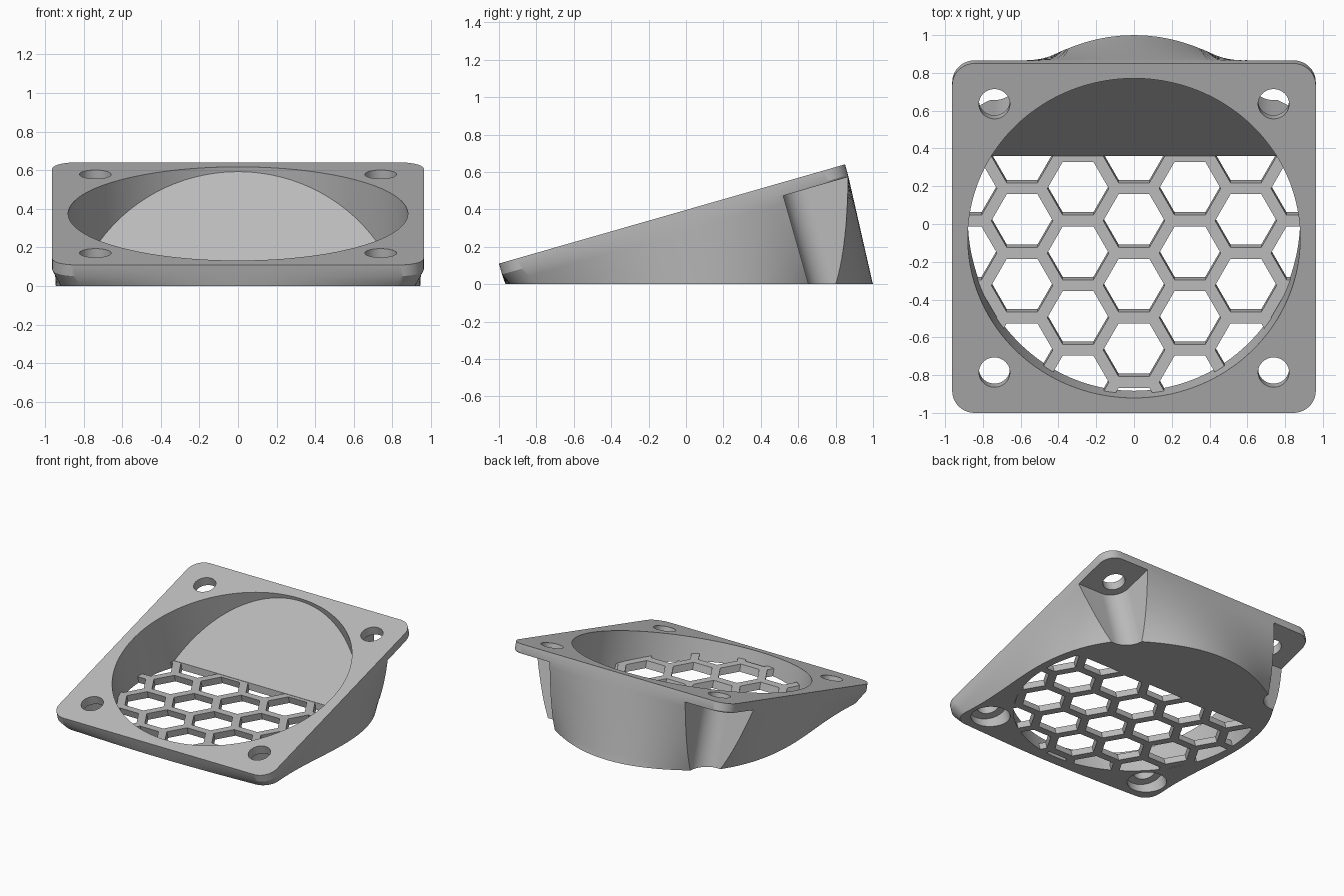
import bpy, bmesh, math
from mathutils import Matrix, Vector

if "Cube" in bpy.data.objects:
    bpy.data.objects.remove(bpy.data.objects["Cube"])

TILT = math.radians(16)
HALF = 0.9625        # half width of the square flange
PLATE = 0.07         # flange thickness
BOLT = 0.739         # bolt hole offset
FLOOR = 0.055        # grille thickness
BACK = 0.36          # rear limit of the grille

# Flange frame: x across, y up the slope, z out of the sloping face
FRAME = Matrix.Translation((0, -0.075, 0.375)) @ Matrix.Rotation(TILT, 4, "X")
AXIS_Y = (FRAME @ Vector((0, 0, -0.375 / math.cos(TILT)))).y

grey = bpy.data.materials.new("plain grey")
grey.use_nodes = True
grey.diffuse_color = (0.5, 0.5, 0.5, 1)
grey.node_tree.nodes["Principled BSDF"].inputs["Base Color"].default_value = grey.diffuse_color


def circle(radius, count=96, cx=0, cy=0, start=0):
    steps = [start + 2 * math.pi * i / count for i in range(count)]
    return [(cx + radius * math.cos(a), cy + radius * math.sin(a)) for a in steps]


def rounded_square(half, radius, side_steps=24, arc_steps=10):
    points = []
    inner = half - radius
    for quarter in range(4):
        turn = Matrix.Rotation(quarter * math.pi / 2, 2)
        side = [(half, inner * (2 * i / side_steps - 1)) for i in range(side_steps)]
        angles = [math.pi / 2 * i / arc_steps for i in range(arc_steps)]
        arc = [(inner + radius * math.cos(a), inner + radius * math.sin(a)) for a in angles]
        points += [turn @ Vector(p) for p in side + arc]
    return points


def loft(rings, matrix=FRAME):
    """Closed solid through (profile, height) rings."""
    bm = bmesh.new()
    loops = [[bm.verts.new(matrix @ Vector((p[0], p[1], z))) for p in ring] for ring, z in rings]
    for a, b in zip(loops, loops[1:]):
        for i in range(len(a)):
            j = (i + 1) % len(a)
            bm.faces.new((a[i], a[j], b[j], b[i]))
    bm.faces.new(loops[0])
    bm.faces.new(loops[-1])
    bmesh.ops.recalc_face_normals(bm, faces=bm.faces)
    return bm


def prism(profile, low, high):
    return loft([(profile, low), (profile, high)])


def trim(bm, point, normal):
    """Cut away the side the normal points to and cap the opening."""
    geom = bm.verts[:] + bm.edges[:] + bm.faces[:]
    cut = bmesh.ops.bisect_plane(bm, geom=geom, dist=1e-6, plane_co=point,
                                 plane_no=normal, clear_outer=True)["geom_cut"]
    edges = [e for e in cut if isinstance(e, bmesh.types.BMEdge)]
    bmesh.ops.edgenet_fill(bm, edges=edges)
    bmesh.ops.recalc_face_normals(bm, faces=bm.faces)
    return bm


def make(name, bm):
    mesh = bpy.data.meshes.new(name)
    bm.to_mesh(mesh)
    bm.free()
    obj = bpy.data.objects.new(name, mesh)
    bpy.context.collection.objects.link(obj)
    mesh.materials.append(grey)
    return obj


def subtract(obj, bm):
    cutter = make("cutter", bm)
    cutter.hide_render = True
    mod = obj.modifiers.new("cut", "BOOLEAN")
    mod.operation, mod.solver, mod.object = "DIFFERENCE", "EXACT", cutter
    bpy.context.view_layer.objects.active = obj
    bpy.ops.object.modifier_apply(modifier=mod.name)
    bpy.data.objects.remove(cutter)


def finish(obj):
    bpy.ops.object.select_all(action="DESELECT")
    obj.select_set(True)
    bpy.context.view_layer.objects.active = obj
    bpy.ops.object.shade_smooth_by_angle(angle=math.radians(25))


# Housing: square flange lofting into a round body, sliced flat at the ground
square = rounded_square(HALF, 0.12)
ring = [p.normalized() * 0.93 for p in square]
rings = [(square, 0)]
for i in range(13):
    f = i / 12
    rings.append(([p.lerp(q, f) for p, q in zip(square, ring)], -0.06 - 0.58 * f))
rings.append((ring, -0.85))
housing = make("housing", trim(loft(rings), (0, 0, 0), (0, 0, -1)))

# Round bore ending on the slanted inner wall
bore = prism(circle(0.88, 160), -1.2, 0.2)
trim(bore, (0, 0, FLOOR), (0, 0, -1))
wall = Vector((0, 0.42, 0.54))
trim(bore, (0, BACK, FLOOR), (0, wall.z, -wall.y))
subtract(housing, bore)

# Opening in the floor that holds the grille
opening = prism(circle(0.88, 160), -1.2, 0.2)
trim(opening, (0, 0, FLOOR + 0.002), (0, 0, 1))
trim(opening, (0, BACK, 0), (0, 1, 0))
subtract(housing, opening)

# Bolt holes, round front recesses and open rear corner pockets
for side in (-1, 1):
    for end in (-1, 1):
        subtract(housing, prism(circle(0.082, 48, side * BOLT, end * BOLT), -0.3, 0.1))
    subtract(housing, prism(circle(0.14, 48, side * BOLT, -BOLT), -0.6, -PLATE))
    arc = [math.pi + math.pi / 2 * i / 16 for i in range(17)]
    pocket = [(BOLT + 0.14 * math.cos(a), BOLT + 0.14 * math.sin(a)) for a in arc]
    pocket += [(1.4, BOLT - 0.14), (1.4, 1.4), (BOLT - 0.14, 1.4)]
    subtract(housing, prism([(side * x, y) for x, y in pocket], -1.2, -PLATE))
finish(housing)

# Honeycomb grille across the floor
disc = prism(circle(0.882, 160), -1.2, 0.2)
trim(disc, (0, 0, 0), (0, 0, -1))
trim(disc, (0, 0, FLOOR), (0, 0, 1))
trim(disc, (0, BACK + 0.001, 0), (0, 1, 0))
grille = make("honeycomb_grille", disc)
PITCH = 0.342
cells = bmesh.new()
for col in range(-4, 5):
    for row in range(-4, 4):
        x = col * PITCH * math.sqrt(3) / 2
        y = AXIS_Y + (row + (col % 2) / 2) * PITCH
        if math.hypot(x, y - AXIS_Y) < 1.15 and y < 0.6:
            shear = Matrix.Translation((x, y, 0))
            shear[1][2] = -math.tan(TILT)
            hexagon = circle((PITCH - 0.06) / math.sqrt(3), 6)
            cell = loft([(hexagon, -0.1), (hexagon, 0.15)], shear)
            piece = bpy.data.meshes.new("cell")
            cell.to_mesh(piece)
            cell.free()
            cells.from_mesh(piece)
            bpy.data.meshes.remove(piece)
subtract(grille, cells)
finish(grille)
